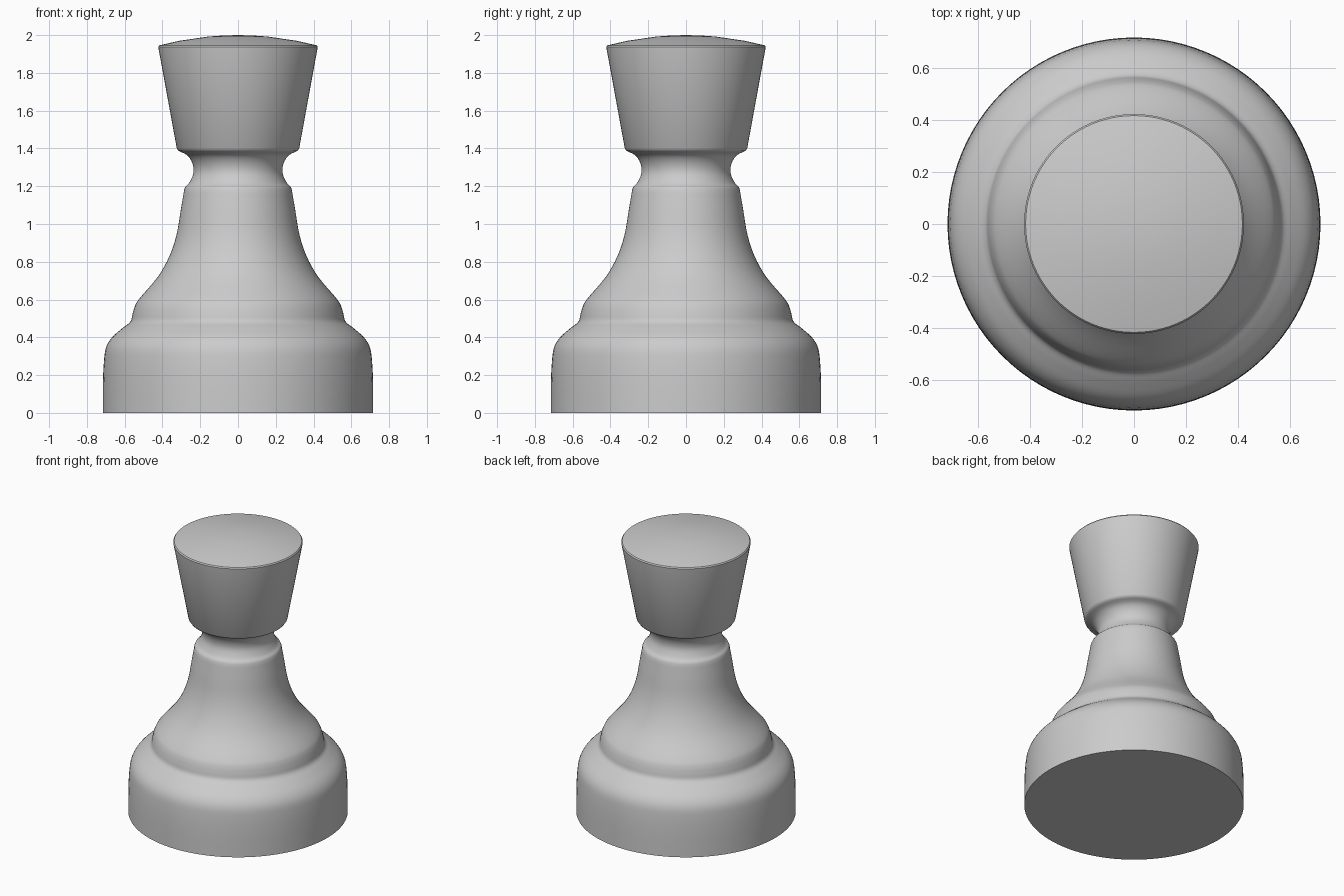
import bpy, bmesh
from math import radians, tau
from mathutils import Vector

if "Cube" in bpy.data.objects:
    bpy.data.objects.remove(bpy.data.objects["Cube"])

SIDES = 96

# Profile runs (radius, height); runs meet at crisp corners
base_run = [(0.716, 0), (0.715, 0.16), (0.71, 0.27), (0.699, 0.345), (0.667, 0.40),
            (0.61, 0.45), (0.57, 0.483), (0.558, 0.525), (0.546, 0.565), (0.522, 0.605),
            (0.425, 0.72), (0.363, 0.83), (0.325, 0.945), (0.302, 1.08), (0.284, 1.185)]
neck_run = [(0.278, 1.198), (0.257, 1.22), (0.236, 1.27), (0.241, 1.32),
            (0.268, 1.363), (0.315, 1.387)]
head_run = [(0.324, 1.40), (0.421, 1.93)]
rim_run = [(0.422, 1.938), (0.416, 1.946)]
crown_run = [(0.31, 1.97), (0.16, 1.992), (0.08, 1.998), (0, 2.0)]


def smooth_run(points, steps=4):
    """Catmull-Rom curve through the points of one run."""
    p = [Vector(q) for q in points]
    p = [2 * p[0] - p[1]] + p + [2 * p[-1] - p[-2]]
    out = []
    for a, b, c, d in zip(p, p[1:], p[2:], p[3:]):
        for i in range(steps):
            t = i / steps
            out.append(0.5 * (2 * b + (c - a) * t + (2 * a - 5 * b + 4 * c - d) * t * t
                              + (3 * b - a - 3 * c + d) * t ** 3))
    return out + [p[-2]]


def lathe(name, profile):
    bm = bmesh.new()
    verts = [bm.verts.new((r, 0, z)) for r, z in profile]
    edges = [bm.edges.new(pair) for pair in zip(verts, verts[1:])]
    bmesh.ops.spin(bm, geom=verts + edges, cent=(0, 0, 0), axis=(0, 0, 1),
                   angle=tau, steps=SIDES, use_duplicate=False)
    bmesh.ops.remove_doubles(bm, verts=bm.verts, dist=1e-5)
    # Flat underside
    bmesh.ops.holes_fill(bm, edges=[e for e in bm.edges if e.is_boundary], sides=0)
    bmesh.ops.recalc_face_normals(bm, faces=bm.faces)
    mesh = bpy.data.meshes.new(name)
    bm.to_mesh(mesh)
    bm.free()
    obj = bpy.data.objects.new(name, mesh)
    bpy.context.collection.objects.link(obj)
    bpy.context.view_layer.objects.active = obj
    obj.select_set(True)
    bpy.ops.object.shade_smooth_by_angle(angle=radians(35))
    return obj


# Whole turned piece: base, neck, flared head and shallow domed crown
profile = (smooth_run(base_run) + smooth_run(neck_run) + head_run
           + rim_run + crown_run)
lathe("turned_game_piece", profile)
